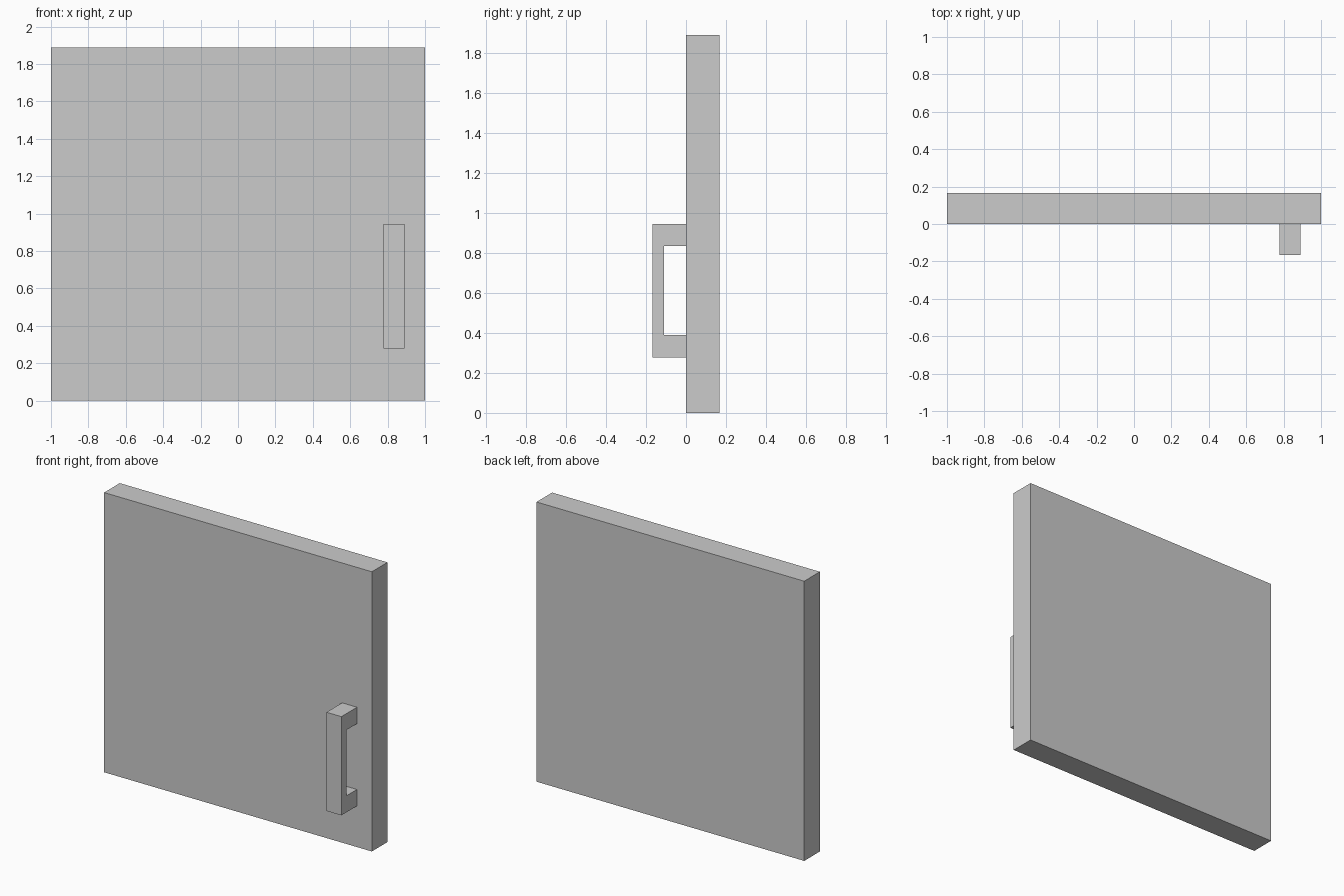
import bpy, bmesh
from mathutils import Vector

if "Cube" in bpy.data.objects:
    bpy.data.objects.remove(bpy.data.objects["Cube"])

U = 1 / 9  # modelling unit


def extruded(name, profile, x0, x1):
    """Extrude a closed (y, z) profile along x from x0 to x1, in modelling units."""
    bm = bmesh.new()
    face = bm.faces.new([bm.verts.new((x0 * U, y * U, z * U)) for y, z in profile])
    geom = bmesh.ops.extrude_face_region(bm, geom=[face], use_keep_orig=True)["geom"]
    bmesh.ops.translate(bm, vec=Vector(((x1 - x0) * U, 0, 0)),
                        verts=[g for g in geom if isinstance(g, bmesh.types.BMVert)])
    bmesh.ops.recalc_face_normals(bm, faces=bm.faces)
    mesh = bpy.data.meshes.new(name)
    bm.to_mesh(mesh)
    bm.free()
    obj = bpy.data.objects.new(name, mesh)
    bpy.context.collection.objects.link(obj)
    return obj


# Door slab
extruded("door_panel", [(0, 0), (1.5, 0), (1.5, 17), (0, 17)], -9, 9)

# C-shaped pull handle on the front
extruded("handle", [(0, 2.5), (-1.5, 2.5), (-1.5, 8.5), (0, 8.5),
                    (0, 7.5), (-1, 7.5), (-1, 3.5), (0, 3.5)], 7, 8)
